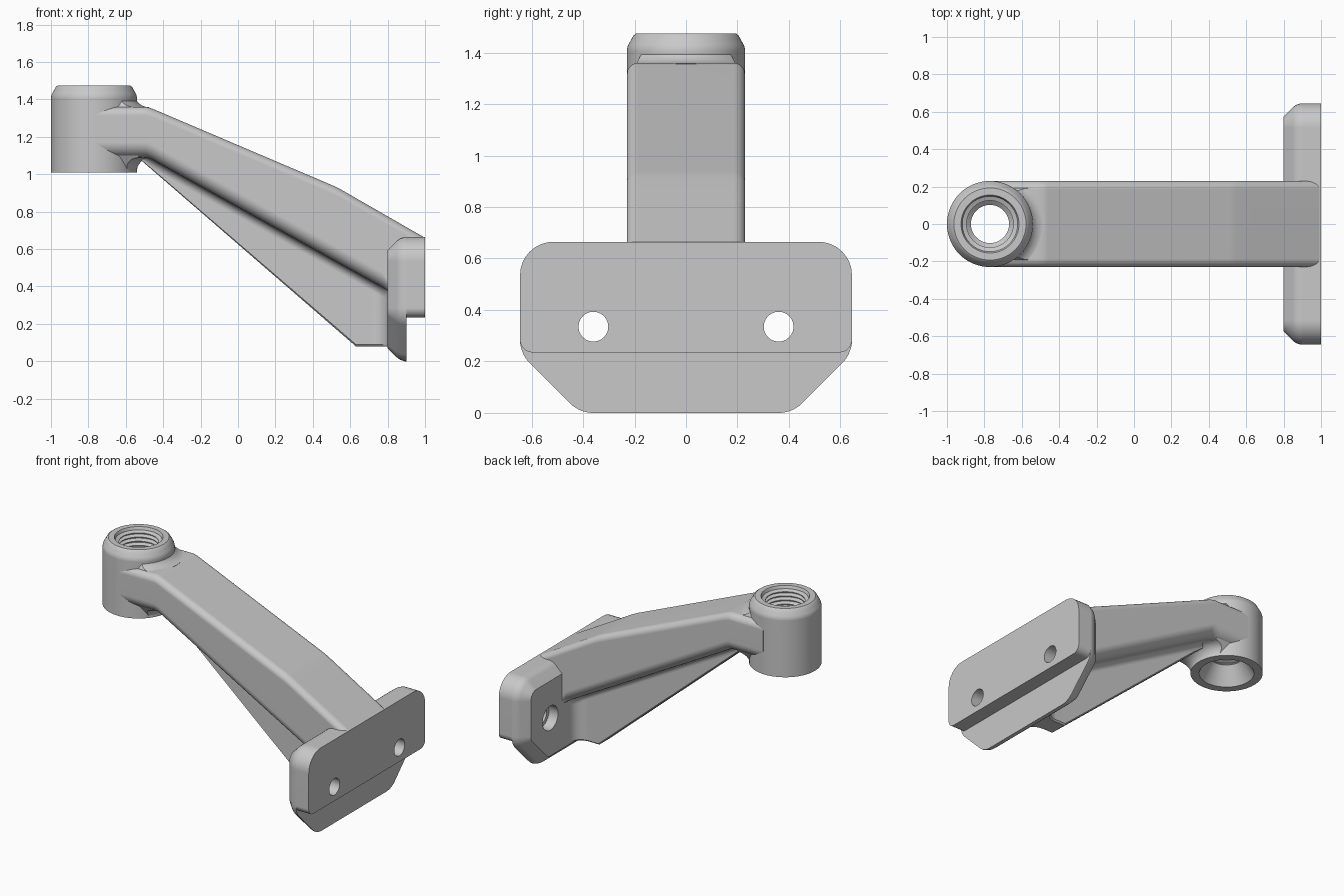
import bpy, bmesh, math
from math import sin, cos, radians, pi

if "Cube" in bpy.data.objects:
    bpy.data.objects.remove(bpy.data.objects["Cube"])

metal = bpy.data.materials.new("grey_metal")
metal.use_nodes = True
GREY = (0.58, 0.58, 0.58, 1)
metal.diffuse_color = GREY
metal.node_tree.nodes["Principled BSDF"].inputs["Base Color"].default_value = GREY

HALF = 0.23        # half width of the arm, radius of the boss
BOSS_X = -0.77


def finish(name, bm):
    bmesh.ops.recalc_face_normals(bm, faces=bm.faces)
    mesh = bpy.data.meshes.new(name)
    bm.to_mesh(mesh)
    bm.free()
    mesh.materials.append(metal)
    obj = bpy.data.objects.new(name, mesh)
    bpy.context.collection.objects.link(obj)
    return obj


def loft(name, loops, closed=False):
    """Skin a row of equal point loops; cap the ends unless it is closed."""
    bm = bmesh.new()
    rings = [[bm.verts.new(p) for p in loop] for loop in loops]
    pairs = list(zip(rings, rings[1:]))
    if closed:
        pairs.append((rings[-1], rings[0]))
    for a, b in pairs:
        for i in range(len(a)):
            j = (i + 1) % len(a)
            bm.faces.new((a[i], a[j], b[j], b[i]))
    if not closed:
        bm.faces.new(rings[0])
        bm.faces.new(rings[-1])
    return finish(name, bm)


def lathe(name, profile, segments=64):
    """Turn a closed (radius, z) profile about the boss axis."""
    return loft(name, [[(BOSS_X + r * cos(a), r * sin(a), z) for r, z in profile]
                       for a in (2 * pi * k / segments for k in range(segments))], closed=True)


def arc(cy, cz, r, start, end, steps=8):
    return [(cy + r * cos(a), cz + r * sin(a))
            for a in (radians(start + (end - start) * k / steps) for k in range(steps + 1))]


def section(x, half):
    """Full loop at x from its +y half."""
    return [(x, y, z) for y, z in half + [(-y, z) for y, z in reversed(half)]]


def boolean(obj, cutter, operation):
    mod = obj.modifiers.new("cut", 'BOOLEAN')
    mod.operation = operation
    mod.object = cutter
    mod.solver = 'EXACT'
    bpy.context.view_layer.objects.active = obj
    bpy.ops.object.modifier_apply(modifier=mod.name)
    bpy.data.objects.remove(cutter)


def smooth(obj):
    bpy.ops.object.select_all(action='DESELECT')
    obj.select_set(True)
    bpy.context.view_layer.objects.active = obj
    bpy.ops.object.shade_smooth_by_angle(angle=radians(32))
    mod = obj.modifiers.new("flat_faces", 'WEIGHTED_NORMAL')
    mod.keep_sharp = True


# Threaded boss with rounded top and conical underside
thread = []
for k in range(11):
    z = 1.46 - 0.029 * k
    thread += [(0.148, z), (0.148, z - 0.005), (0.125, z - 0.015), (0.125, z - 0.02)]
boss = lathe("threaded_boss", [(0.175, 1.01), (HALF, 1.01)] + arc(0.17, 1.405, 0.06, 0, 30, 3)
             + [(0.213, 1.45), (0.204, 1.467), (0.193, 1.475), (0.155, 1.475)]
             + thread + [(0.102, 1.13)])
smooth(boss)

# Fillet collar that blends the boss into the arm, trimmed to the arm's rounded section
collar = lathe("boss_fillet", [(0.2, 1.02), (HALF - 0.002, 1.012)]
               + arc(0.308, 1.01, 0.08, 180, 95, 8)
               + [(0.305, 1.1), (0.29, 1.34)] + arc(0.295, 1.438, 0.08, -90, -180, 8) + [(0.2, 1.438)])
trim = ([(0.14, 1.46)] + arc(HALF - 0.046, 1.314, 0.045, 80, 0)
        + arc(HALF - 0.081, 1.17, 0.08, 0, -60) + [(0.13, 1.0)])
boolean(collar, loft("collar_trim", [section(x, trim) for x in (BOSS_X, -0.4)]), 'INTERSECT')
smooth(collar)


# Arm with a narrower web below, flaring where it meets the plate
def arm_section(x, top, bottom, web, half_web):
    rt = 0.045
    rb = min(0.08, (HALF - half_web) * 0.58)
    rf = min(0.05, (HALF - half_web) * 0.4, bottom - web - 0.002)
    half = (arc(HALF - rt, top - rt, rt, 90, 0)
            + arc(HALF - rb, bottom + rb, rb, 0, -90)
            + arc(half_web + rf, bottom - rf, rf, 90, 180)
            + [(half_web, web + 0.01), (half_web - 0.01, web)])
    return section(x, half)


def on_line(x, a, b):
    return a[1] + (b[1] - a[1]) * (x - a[0]) / (b[0] - a[0])


def top_z(x):
    if x < 0.53:
        return min(1.36, on_line(x, (-0.48, 1.36), (0.53, 0.93)))
    return on_line(x, (0.53, 0.93), (1, 0.66))


def bottom_z(x):
    return min(1.09, on_line(x, (-0.48, 1.09), (0.8, 0.38)))


def web_z(x):
    if x > 0.85:
        return bottom_z(x) - 0.03
    return max(0.08, min(1.078, on_line(x, (-0.484, 1.045), (0.63, 0.08))))


WEB = 0.07
stations = [(x, WEB) for x in (-0.76, -0.522, -0.49, -0.46, 0.51, 0.55, 0.62, 0.63)]
for k in range(7):      # concave flare into the plate
    a = radians(90 * k / 6)
    stations.append((0.71 + 0.09 * sin(a), WEB + 0.08 * (1 - cos(a))))
stations += [(x, WEB + 0.08) for x in (0.85, 0.86, 0.999)]
arm = loft("arm_and_web", [arm_section(x, top_z(x), bottom_z(x), web_z(x), w) for x, w in stations])
bore = [[(BOSS_X + x, y, z) for x, y in arc(0, 0, 0.19, 0, 350, 35)] for z in (0.9, 1.6)]
boolean(arm, loft("bore_cutter", bore), 'DIFFERENCE')
smooth(arm)


# Mounting plate: chamfered front part, with a thicker block at the back
def plate_loop(x, inset):
    r = 0.13 - inset
    return section(x, arc(0.515, 0.535, r, 90, 0) + arc(0.515, 0.285, r, 0, -45)
                   + arc(0.36, 0.13, r, -45, -90))


def block_loop(x):
    return section(x, arc(0.515, 0.535, 0.13, 90, 0) + arc(0.595, 0.285, 0.05, 0, -90))


plate = loft("mounting_plate", [plate_loop(x, d) for x, d in
             ((0.8, 0.07), (0.85, 0.02), (0.865, 0.009), (0.89, 0), (0.9, 0))])
block = loft("plate_back_block", [block_loop(0.9), block_loop(1.0)])

# Bolt holes, counterbored from the front
BOLT_HOLE = (0.058, 0.75, 1.1)
COUNTERBORE = (0.085, 0.7, 0.87)
for part, cuts in ((plate, (COUNTERBORE, BOLT_HOLE)), (block, (BOLT_HOLE,))):
    for side in (-1, 1):
        for radius, start, end in cuts:
            loops = [[(x, y, z) for y, z in arc(side * 0.36, 0.335, radius, 0, 345, 23)]
                     for x in (start, end)]
            boolean(part, loft("bolt_cutter", loops), 'DIFFERENCE')
    smooth(part)
